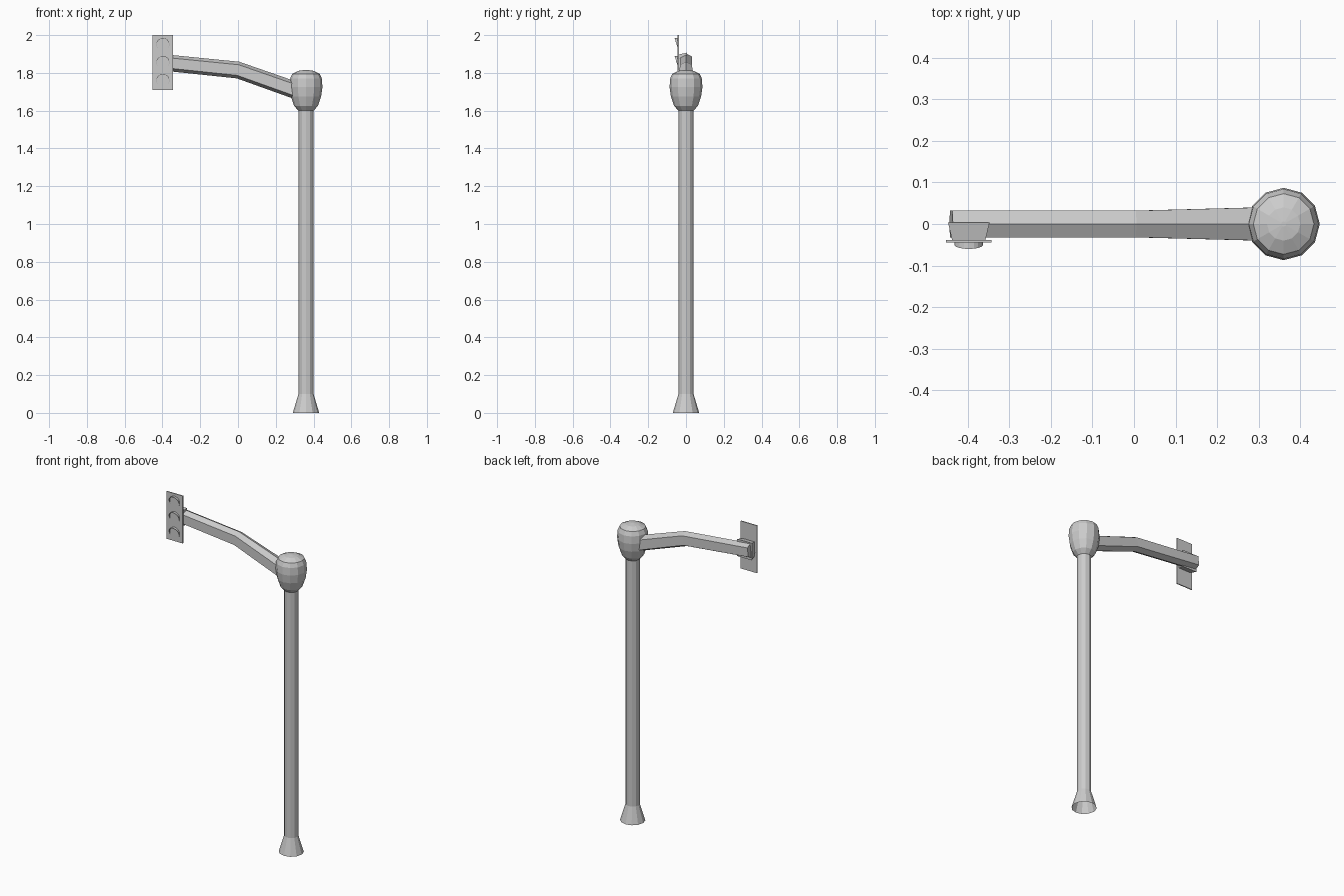
import bpy
from math import sin, cos, pi, radians

if "Cube" in bpy.data.objects:
    bpy.data.objects.remove(bpy.data.objects["Cube"])

POLE_X = 0.36


def mesh_object(name, verts, faces):
    me = bpy.data.meshes.new(name)
    me.from_pydata(verts, [], faces)
    me.update()
    ob = bpy.data.objects.new(name, me)
    bpy.context.collection.objects.link(ob)
    return ob


def loft(name, rings, cap_start=False, cap_end=False):
    # Skin a list of equal-length closed rings with quads
    n = len(rings[0])
    verts = [p for ring in rings for p in ring]
    faces = []
    for r in range(len(rings) - 1):
        for i in range(n):
            j = (i + 1) % n
            faces.append((r * n + i, r * n + j, (r + 1) * n + j, (r + 1) * n + i))
    if cap_start:
        faces.append(tuple(reversed(range(n))))
    if cap_end:
        faces.append(tuple(range((len(rings) - 1) * n, len(rings) * n)))
    return mesh_object(name, verts, faces)


def lathe(name, profile, sides=12, cap_end=False):
    rings = [[(POLE_X + r * cos(2 * pi * i / sides), r * sin(2 * pi * i / sides), z)
              for i in range(sides)] for r, z in profile]
    return loft(name, rings, cap_end=cap_end)


# Pole with flared, open foot
lathe("pole", [(0.07, 0), (0.04, 0.10), (0.04, 1.61)])

# Faceted bulb joint on top of the pole
lathe("pole_joint", [(0.04, 1.60), (0.063, 1.625), (0.080, 1.675), (0.087, 1.725),
                     (0.084, 1.77), (0.073, 1.795), (0.040, 1.811), (0.006, 1.816)],
      cap_end=True)


# Bent arm: tall hexagonal section with a ridge on top and below
def arm_ring(x, z, w, h, lean=0.0):
    section = [(0, h), (-w, h - 0.016), (-w, -h + 0.016),
               (0, -h), (w, -h + 0.016), (w, h - 0.016)]
    return [(x + lean * dz, y, z + dz) for y, dz in section]


loft("arm", [arm_ring(0.34, 1.695, 0.041, 0.045, 0.2),
             arm_ring(0.0, 1.815, 0.032, 0.044, 0.15),
             arm_ring(-0.44, 1.860, 0.032, 0.043, 0.1)],
     cap_start=True, cap_end=True)


# Tapered bracket and signal plate
def rect(y, cx, cz, hx, hz):
    return [(cx - hx, y, cz - hz), (cx - hx, y, cz + hz),
            (cx + hx, y, cz + hz), (cx + hx, y, cz - hz)]


CX, CZ = -0.3975, 1.855
loft("bracket", [rect(0.004, CX, CZ, 0.050, 0.052), rect(-0.039, CX, CZ, 0.040, 0.042)],
     True, True)
loft("signal_plate", [rect(-0.038, CX, CZ, 0.0545, 0.145),
                      rect(-0.044, CX, CZ, 0.0545, 0.145)], True, True)

# Three thin visors, deepest at the top and fading out down the sides
STEPS, R = 12, 0.034
for k, name in enumerate(("lower", "middle", "upper")):
    zc = CZ + (k - 1) * 0.095
    verts, faces = [], []
    for i in range(STEPS + 1):
        a = radians(-30 + 240 * i / STEPS)
        t = (sin(a) + 0.5) / 1.5
        x, z = CX + R * cos(a), zc + R * sin(a)
        verts += [(x, -0.043, z), (x, -0.0445 - 0.0155 * t, z)]
    for i in range(STEPS):
        b = 2 * i
        faces.append((b, b + 1, b + 3, b + 2))
    visor = mesh_object(name + "_visor", verts, faces)
    solid = visor.modifiers.new("thickness", 'SOLIDIFY')
    solid.thickness = 0.002
    solid.offset = 0

# Consistent outward normals
import bmesh
for ob in bpy.data.objects:
    bm = bmesh.new()
    bm.from_mesh(ob.data)
    bmesh.ops.recalc_face_normals(bm, faces=bm.faces)
    bm.to_mesh(ob.data)
    bm.free()
